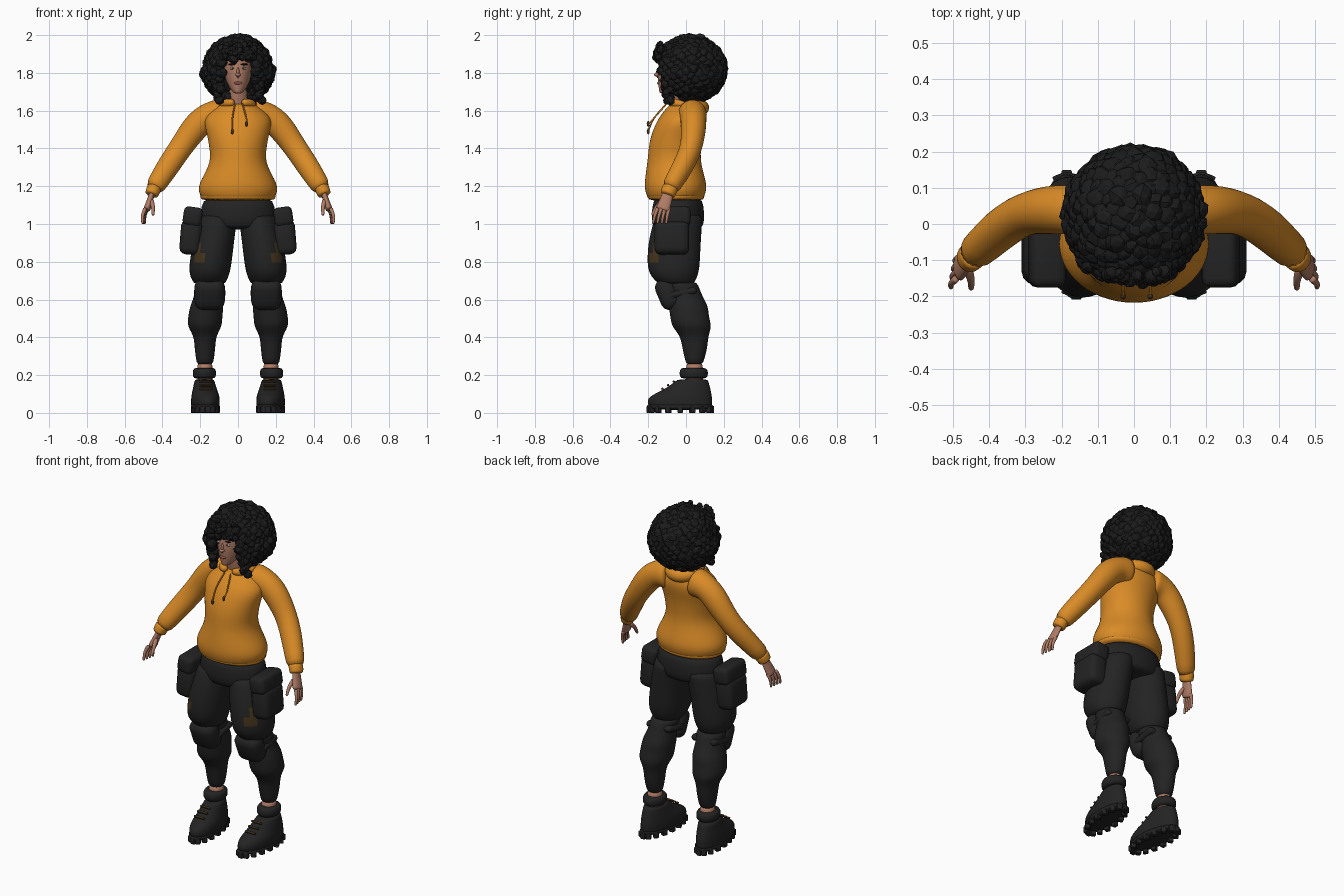
import bpy, bmesh, math, random
from mathutils import Vector, Matrix

random.seed(4)
if "Cube" in bpy.data.objects:
    bpy.data.objects.remove(bpy.data.objects["Cube"])


def colour(name, red, green, blue):
    material = bpy.data.materials.new(name)
    material.use_nodes = True
    material.diffuse_color = (red, green, blue, 1)
    shader = material.node_tree.nodes["Principled BSDF"]
    shader.inputs["Base Color"].default_value = (red, green, blue, 1)
    return material


ORANGE = colour("orange cloth", .7, .26, .02)
BLACK = colour("black cloth and leather", .017, .017, .017)
HAIR = colour("black hair", .011, .011, .011)
SKIN = colour("skin", .43, .2, .13)
LIPS = colour("lips", .3, .1, .08)
WHITE = colour("eye white", .6, .55, .5)
BROWN = colour("worn brown", .06, .035, .012)


def finish(mesh_data, name, material, smooth=True, subdivide=False):
    """Turn a bmesh into a finished object."""
    bmesh.ops.recalc_face_normals(mesh_data, faces=mesh_data.faces[:])
    mesh = bpy.data.meshes.new(name)
    mesh_data.to_mesh(mesh)
    mesh_data.free()
    mesh.materials.append(material)
    for face in mesh.polygons:
        face.use_smooth = smooth
    result = bpy.data.objects.new(name, mesh)
    bpy.context.collection.objects.link(result)
    if subdivide:
        result.modifiers.new("smooth", 'SUBSURF')
    return result


def ring(z, wide, front, back, x=0):
    """Level ellipse: centre, half depth and half width."""
    return Vector((x, (front + back) / 2, z, (back - front) / 2, wide))


def in_between(rings, steps):
    """Add rings on a smooth curve through the given ones."""
    result = []
    last = len(rings) - 1
    for i in range(last):
        start, end = rings[i], rings[i + 1]
        leave = (end - rings[max(i - 1, 0)]) / 2
        arrive = (rings[min(i + 2, last)] - start) / 2
        for step in range(steps):
            t = step / steps
            ease = t * t * (3 - 2 * t)
            result.append(start * (1 - ease) + end * ease
                          + leave * (t * (1 - t) * (1 - t)) - arrive * (t * t * (1 - t)))
    return result + [rings[-1]]


def loft(name, rings, material, side=1, sides=20, level=True, steps=3, fold=0, shear=0):
    """Skin the rings; side -1 mirrors, fold adds cloth creases."""
    mesh_data = bmesh.new()
    rings = in_between(rings, steps)
    centres = [Vector(r[:3]) for r in rings]
    loops = []
    for i, centre in enumerate(centres):
        along = Vector((0, 0, 1))
        if not level:
            along = (centres[min(i + 1, len(rings) - 1)] - centres[max(i - 1, 0)]).normalized()
        depth_axis = Vector((0, 1, 0))
        depth_axis = (depth_axis - along * along.y).normalized()
        width_axis = along.cross(depth_axis)
        crease = 1 + fold * math.sin(2 * i)
        loop = []
        for k in range(sides):
            angle = math.tau * k / sides
            point = (centre + depth_axis * rings[i][3] * crease * math.cos(angle)
                     + width_axis * rings[i][4] * crease * math.sin(angle))
            point.x = side * (point.x + shear * point.y)
            loop.append(mesh_data.verts.new(point))
        loops.append(loop)
    for low, high in zip(loops, loops[1:]):
        for k in range(sides):
            after = (k + 1) % sides
            mesh_data.faces.new((low[k], low[after], high[after], high[k]))
    mesh_data.faces.new(loops[0])
    mesh_data.faces.new(loops[-1])
    return finish(mesh_data, name, material, subdivide=True)


def tube(name, path, thick, thin, material, side=1, sides=10, flatten=1, fold=0):
    """Round limb along a path, tapering evenly from thick to thin."""
    rings = []
    for i, point in enumerate(path):
        radius = thick + (thin - thick) * i / (len(path) - 1)
        rings.append(Vector((*point, radius, radius * flatten)))
    return loft(name, rings, material, side, sides, level=False, fold=fold)


def box(name, centre, half, material, tilt=(0, 0, 0), bevel=.03):
    mesh_data = bmesh.new()
    bmesh.ops.create_cube(mesh_data, size=2, matrix=Matrix.Diagonal((*half, 1)))
    result = finish(mesh_data, name, material)
    result.location, result.rotation_euler = centre, tilt
    rounding = result.modifiers.new("round", 'BEVEL')
    rounding.width, rounding.segments = bevel, 3
    return result


def balls(name, items, material, detail=2, smooth=True, jitter=0):
    """Join ellipsoids, each a centre with its radii, in one object."""
    mesh_data = bmesh.new()
    for centre, radii in items:
        place = Matrix.Translation(centre) @ Matrix.Diagonal((*radii, 1))
        made = bmesh.ops.create_icosphere(mesh_data, subdivisions=detail, radius=1, matrix=place)
        for vertex in made["verts"]:
            vertex.co += (vertex.co - Vector(centre)) * random.uniform(-jitter, jitter)
    return finish(mesh_data, name, material, smooth)


def pair(name, x, y, z, radii, material):
    balls(name, [((side * x, y, z), radii) for side in (-1, 1)], material)


# Hoodie body, hem, hood and drawstrings
loft("hoodie_body", [ring(1.13, .19, -.2, .09), ring(1.2, .21, -.22, .11), ring(1.33, .15, -.205, .08),
                     ring(1.45, .16, -.19, .085), ring(1.56, .175, -.145, .105),
                     ring(1.64, .08, -.08, .08)], ORANGE, sides=28)
loft("hoodie_hem", [ring(1.12, .19, -.19, .09), ring(1.14, .205, -.21, .1), ring(1.18, .2, -.2, .1)],
     ORANGE, sides=28, steps=1)
hood = []
for k in range(13):
    angle = math.radians(28 * k - 78)
    rear = (1 + math.sin(angle)) / 2
    thickness = .02 * (1 + rear)
    hood.append(Vector((.085 * math.cos(angle), .09 * math.sin(angle), 1.645 - .03 * rear,
                        thickness, thickness)))
loft("hood", hood, ORANGE, sides=10, level=False, steps=1)
for name, x, end in (("right", -.03, 1.49), ("left", .045, 1.53)):
    tube(name + "_drawstring", [(x / 2, -.1, 1.64), (x, -.17, 1.56), (x, -.2, end)], .005, .005, ORANGE, sides=6)
    balls(name + "_drawstring_tip", [((x, -.2, end), (.008, .008, .016))], BROWN)

# Neck, head and face
loft("neck", [ring(1.57, .06, -.05, .06), ring(1.76, .05, -.08, .04)], SKIN)
loft("head", [ring(1.69, .02, -.14, -.08), ring(1.74, .056, -.147, .01), ring(1.82, .075, -.15, .05),
              ring(1.92, .06, -.13, .04)], SKIN, sides=24)
balls("nose", [((0, -.15, 1.79), (.014, .02, .01)), ((0, -.147, 1.8), (.008, .012, .03))], SKIN)
balls("lips", [((0, -.145, 1.746), (.022, .008, .008))], LIPS)
pair("eye_whites", .03, -.137, 1.824, (.014, .008, .007), WHITE)
pair("irises", .03, -.144, 1.824, (.006, .003, .006), BROWN)
pair("eyebrows", .033, -.141, 1.845, (.02, .006, .005), HAIR)

# Hair: a core, a shell of faceted curls open at the face, a fringe and side locks
balls("hair_core", [((0, .045, 1.815), (.15, .135, .16))], HAIR, detail=3)
curls = []
count = 330
golden_angle = math.pi * (3 - math.sqrt(5))
for i in range(count):
    height = 1 - (2 * i + 1) / count
    around = math.sqrt(1 - height * height)
    x = .156 * around * math.cos(i * golden_angle)
    y = .015 + .168 * around * math.sin(i * golden_angle)
    z = 1.82 + .155 * height
    if height < 0:
        x *= 1.1
    at_face = y < -.02 and abs(x) < .085 and z < 1.87
    if not at_face:
        size = .032 + .04 * y + random.uniform(-.003, .005)
        curls.append(((x, y, z), (size, size, size * random.uniform(.8, 1.1))))
for i in range(34):
    x = random.uniform(-.085, .085)
    rise = random.uniform(0, .08)
    size = random.uniform(.014, .021)
    curls.append(((x, 2.5 * x * x + .3 * rise - .165, 1.875 + rise), (size, size, size)))
for side in (-1, 1):
    for i in range(16):
        x = side * random.uniform(.09, .128)
        curls.append(((x, random.uniform(-.115, -.075), 1.655 + .014 * i), (.024, .026, .024)))
balls("hair_curls", curls, HAIR, smooth=False, jitter=.1)

# Trouser hips
loft("trouser_hips", [ring(1.15, .18, -.17, .085), ring(1.03, .205, -.185, .1), ring(.97, .17, -.16, .08)],
     BLACK, sides=24, steps=2)

for side, label in ((1, "left_"), (-1, "right_")):
    # Sleeve, cuff and hand
    tube(label + "sleeve", [(.08, .03, 1.58), (.19, .04, 1.55), (.32, .02, 1.38), (.45, -.09, 1.18)],
         .08, .05, ORANGE, side, sides=16, flatten=1.06, fold=.035)
    tube(label + "cuff", [(.44, -.08, 1.2), (.46, -.1, 1.15)], .047, .042, ORANGE, side, flatten=.9)
    tube(label + "palm", [(.45, -.09, 1.18), (.465, -.105, 1.13), (.485, -.125, 1.07)],
         .028, .04, SKIN, side, flatten=.5)
    for i, finger in enumerate(("index", "middle", "ring", "little")):
        x = .49 - .004 * i
        y = .02 * i - .15
        tube(label + finger + "_finger", [(x, y, 1.085), (x + .015, y * 1.1, 1.045), (x + .015, y * 1.17, 1)],
             .012, .007, SKIN, side, sides=8)
    tube(label + "thumb", [(.46, -.12, 1.125), (.45, -.155, 1.09), (.45, -.18, 1.045)],
         .015, .008, SKIN, side, sides=8)

    # Thigh with a worn patch on the outer front
    thigh = loft(label + "thigh", [ring(1.06, .1, -.16, .09, .1), ring(.9, .11, -.2, .08, .13),
                                   ring(.75, .11, -.2, .07, .15), ring(.68, .08, -.14, .04, .15)],
                 BLACK, side)
    thigh.data.materials.append(BROWN)
    for face in thigh.data.polygons:
        middle = face.center
        if middle.y < -.13 and .185 < abs(middle.x) < .225 and .78 < middle.z < .9:
            face.material_index = 1

    # Lower leg and knee pad
    loft(label + "lower_leg", [ring(.7, .075, -.12, .05, .15), ring(.6, .08, -.09, .1, .16),
                               ring(.49, .095, -.085, .13, .175), ring(.39, .06, -.03, .12, .175),
                               ring(.25, .045, 0, .09, .175)], BLACK, side, fold=.05)
    box(label + "knee_pad", (side * .15, -.095, .63), (.08, .055, .085), BLACK, (.4, 0, 0), .045)
    box(label + "knee_strap", (side * .15, -.02, .635), (.083, .078, .02), BLACK, (.2, 0, 0), .02)

    # Side pouch with flap
    box(label + "pouch", (side * .25, -.075, .93), (.056, .092, .092), BLACK, (0, side * -.08, 0), .035)
    box(label + "pouch_flap", (side * .24, -.075, 1.04), (.05, .1, .05), BLACK, (0, side * -.15, 0), .025)

    # Ankle and padded boot collar
    loft(label + "ankle", [ring(.14, .04, 0, .09, .175), ring(.27, .042, 0, .09, .175)], SKIN, side)
    loft(label + "boot_collar", [ring(.18, .05, -.02, .1, .178), ring(.19, .063, -.036, .118, .178),
                                 ring(.23, .063, -.036, .118, .178), ring(.24, .05, -.02, .1, .178)],
         BLACK, side, steps=1)

    # Boot, sole, treads and laces
    loft(label + "boot", [ring(.03, .075, -.2, .14, .175), ring(.08, .075, -.2, .14, .175),
                          ring(.13, .063, -.11, .13, .175), ring(.18, .05, -.04, .115, .175)],
         BLACK, side, shear=.08)
    loft(label + "sole", [ring(.015, .075, -.21, .145, .175), ring(.05, .078, -.213, .15, .175)],
         BLACK, side, shear=.08, steps=2)
    treads = 16
    for i in range(treads):
        angle = math.tau * i / treads
        y = .165 * math.sin(angle) - .03
        x = .175 + .06 * math.cos(angle) + .08 * y
        box(label + "tread_" + str(i + 1), (side * x, y, .018), (.014, .014, .018), BLACK,
            (0, 0, side * angle), .004)
    for i in range(3):
        box(label + "lace_" + str(i + 1), (side * .17, .03 * i - .125, .128 + .019 * i),
            (.034, .006, .005), BROWN, (.5, 0, 0), .003)
